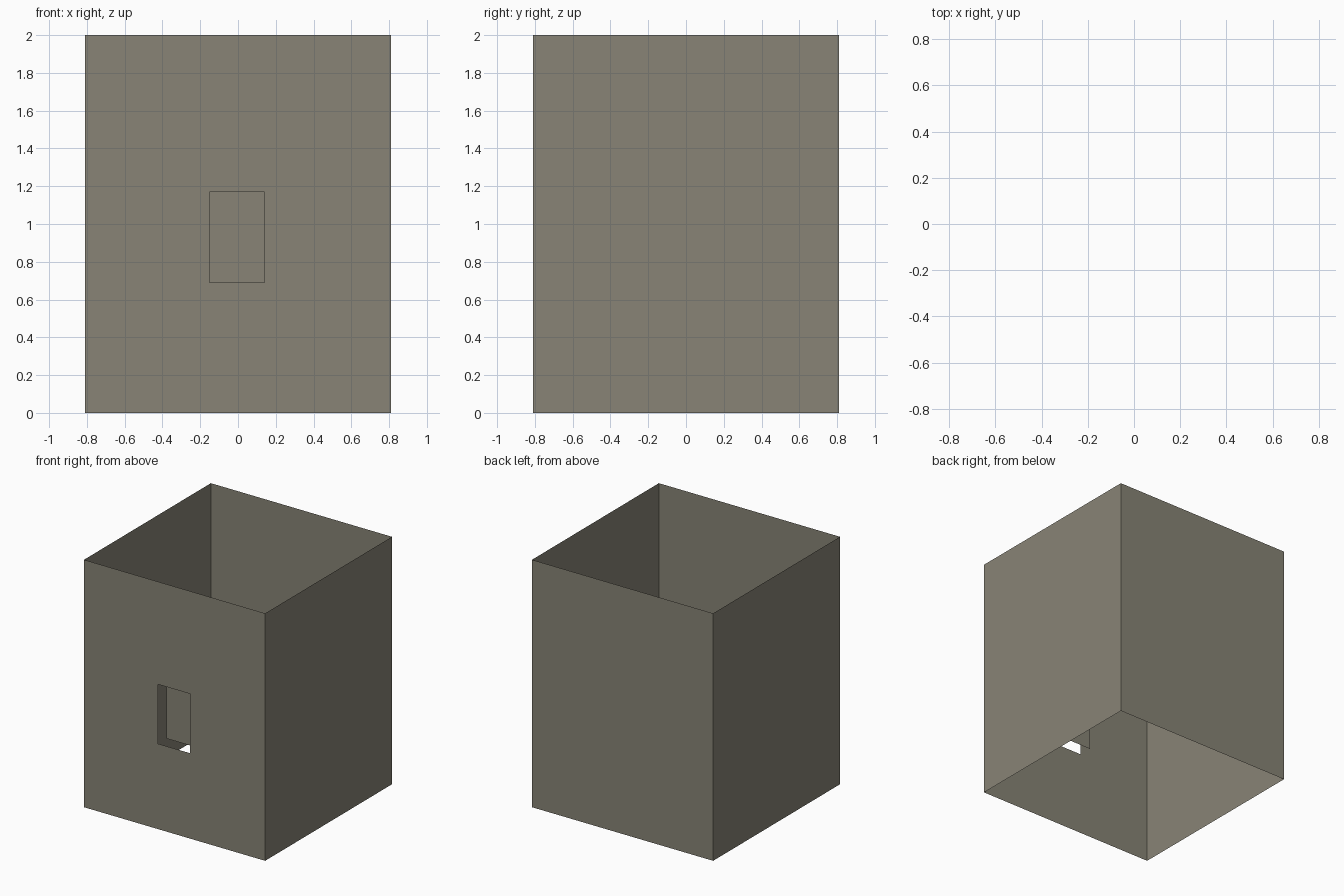
import bpy, bmesh

if "Cube" in bpy.data.objects:
    bpy.data.objects.remove(bpy.data.objects["Cube"])

R, H = 0.81, 2.0                   # half width and height of the shell
X0, X1 = -0.15, 0.14               # window opening, left and right
Z0, Z1 = 0.69, 1.17                # window opening, bottom and top
SETBACK = 0.11                     # pane distance behind the front wall

stone = bpy.data.materials.new("warm grey")
stone.diffuse_color = (0.246, 0.231, 0.181, 1)
stone.use_nodes = True
stone.node_tree.nodes["Principled BSDF"].inputs["Base Color"].default_value = stone.diffuse_color


def build(name, quads):
    """Make one object from flat quads, welding shared corners."""
    bm = bmesh.new()
    for quad in quads:
        bm.faces.new([bm.verts.new(p) for p in quad])
    bmesh.ops.remove_doubles(bm, verts=bm.verts, dist=1e-5)
    mesh = bpy.data.meshes.new(name)
    bm.to_mesh(mesh)
    bm.free()
    mesh.materials.append(stone)
    ob = bpy.data.objects.new(name, mesh)
    bpy.context.collection.objects.link(ob)


def front_quad(x0, x1, z0, z1, y):
    return [(x0, y, z0), (x1, y, z0), (x1, y, z1), (x0, y, z1)]


def wall(a, b):
    return [(*a, 0), (*b, 0), (*b, H), (*a, H)]


# Side and back walls: single sheets, open at the top and bottom
build("right_wall", [wall((R, -R), (R, R))])
build("back_wall", [wall((R, R), (-R, R))])
build("left_wall", [wall((-R, R), (-R, -R))])

# Front wall: 3 x 3 panels with the middle one left out for the window
xs, zs = (-R, X0, X1, R), (0, Z0, Z1, H)
build("front_wall", [front_quad(xs[i], xs[i + 1], zs[j], zs[j + 1], -R)
                     for i in range(3) for j in range(3) if (i, j) != (1, 1)])

# Window pane set back inside the opening
build("window_pane", [front_quad(X0, X1, Z0, Z1, -R + SETBACK)])
